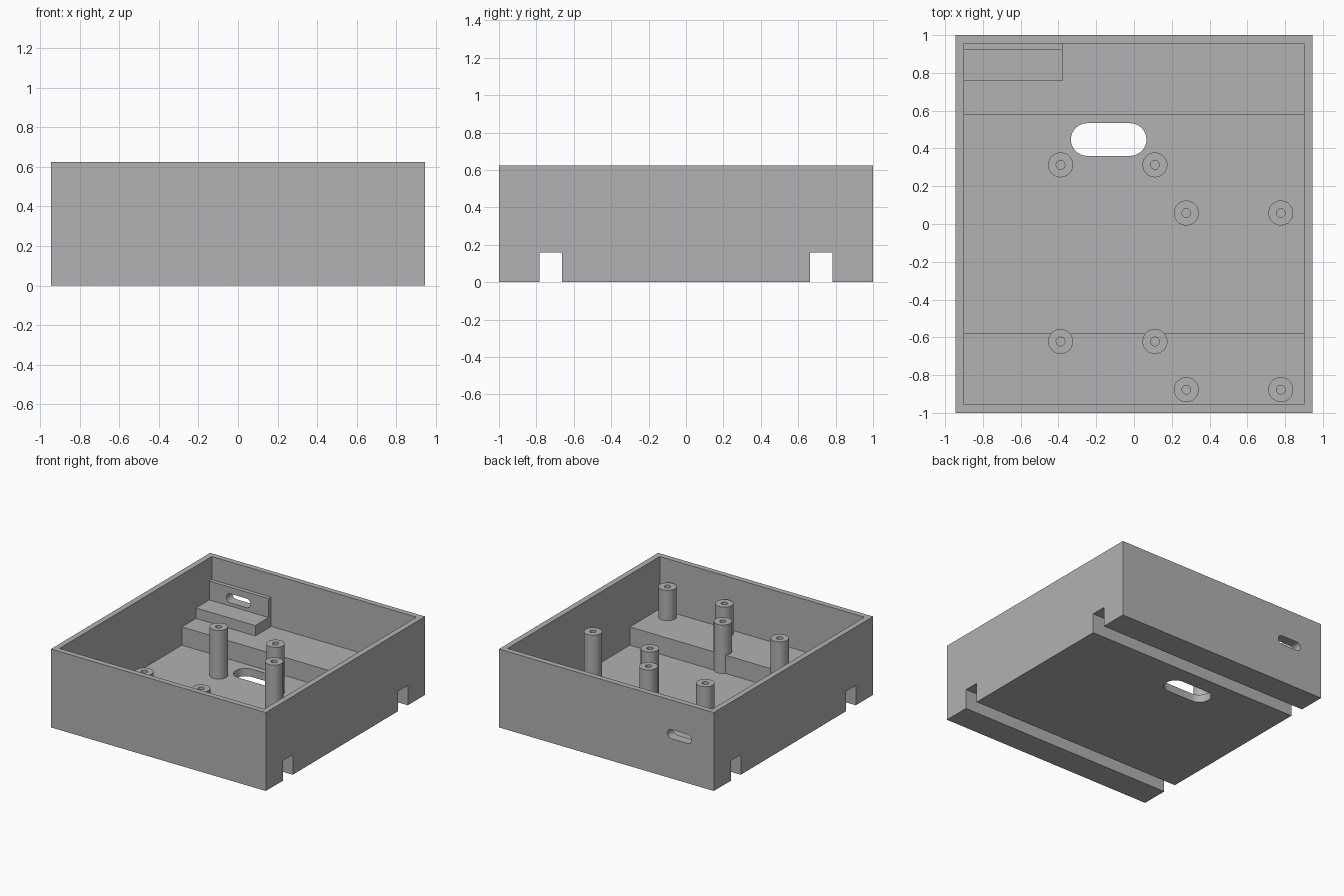
import bpy, bmesh, math
from mathutils import Matrix, Vector

cube = bpy.data.objects.get("Cube")
if cube:
    bpy.data.objects.remove(cube, do_unlink=True)

grey = bpy.data.materials.new("plain grey")
grey.use_nodes = True
colour = (0.445, 0.445, 0.445, 1)
grey.diffuse_color = colour
grey.node_tree.nodes["Principled BSDF"].inputs["Base Color"].default_value = colour

# Main sizes
HALF_X, HALF_Y, HEIGHT = 0.945, 1.0, 0.623
IN_X, IN_Y = 0.9, 0.956
FLOOR, STEP, STEP_Y = 0.062, 0.207, 0.58
GROOVE_IN, GROOVE_OUT, GROOVE_TOP = 0.662, 0.783, 0.158
POST_TOP, POST_R, HOLE_R = 0.448, 0.066, 0.023


def finish(name, bm):
    bmesh.ops.recalc_face_normals(bm, faces=bm.faces)
    mesh = bpy.data.meshes.new(name)
    bm.to_mesh(mesh)
    bm.free()
    mesh.materials.append(grey)
    obj = bpy.data.objects.new(name, mesh)
    bpy.context.collection.objects.link(obj)
    return obj


def prism(name, points, depth):
    """Extrude a closed outline of 3D points by a vector."""
    bm = bmesh.new()
    face = bm.faces.new([bm.verts.new(p) for p in points])
    out = bmesh.ops.extrude_face_region(bm, geom=[face], use_keep_orig=True)
    moved = [v for v in out["geom"] if isinstance(v, bmesh.types.BMVert)]
    bmesh.ops.translate(bm, verts=moved, vec=depth)
    return finish(name, bm)


def prism_x(name, profile, x0, x1):
    return prism(name, [(x0, y, z) for y, z in profile], Vector((x1 - x0, 0, 0)))


def slot_outline(length, height, steps=16):
    """Round-ended slot centred on the origin."""
    r, pts = height / 2, []
    for side in (1, -1):
        for i in range(steps + 1):
            a = math.pi * (i / steps - 0.5)
            pts.append((side * (length / 2 - r + r * math.cos(a)), side * r * math.sin(a)))
    return pts


def cut(obj, cutter):
    mod = obj.modifiers.new("cut", "BOOLEAN")
    mod.operation, mod.solver, mod.object = "DIFFERENCE", "EXACT", cutter
    bpy.context.view_layer.objects.active = obj
    bpy.ops.object.modifier_apply(modifier=mod.name)


def smooth(obj):
    bpy.ops.object.select_all(action="DESELECT")
    obj.select_set(True)
    bpy.context.view_layer.objects.active = obj
    bpy.ops.object.shade_smooth_by_angle(angle=math.radians(30))


def mirrored(half):
    """Complete a profile running from +y to the middle."""
    return half + [(-y, z) for y, z in reversed(half)]


# Tray with two grooves running under it
tray = prism_x("tray", mirrored([
    (HALF_Y, HEIGHT), (HALF_Y, 0), (GROOVE_OUT, 0), (GROOVE_OUT, GROOVE_TOP),
    (GROOVE_IN, GROOVE_TOP), (GROOVE_IN, 0)]), -HALF_X, HALF_X)

# Open interior, with a raised step above each groove
cavity = prism_x("cavity_cutter", mirrored([
    (IN_Y, HEIGHT + 0.1), (IN_Y, STEP), (STEP_Y, STEP), (STEP_Y, FLOOR)]), -IN_X, IN_X)

# L-shaped bracket in the back corner
bracket = prism_x("corner_bracket", [
    (0.757, STEP), (0.757, 0.29), (0.925, 0.29), (0.925, 0.44),
    (IN_Y, 0.44), (IN_Y, STEP)], -IN_X, -0.378)

# Slots through the floor and through the bracket and back wall
floor_slot = prism("floor_slot_cutter",
                   [(x - 0.134, y + 0.447, -0.1) for x, y in slot_outline(0.4, 0.173)],
                   Vector((0, 0, 0.3)))
wall_slot = prism("wall_slot_cutter",
                  [(x - 0.643, 0.87, z + 0.352) for x, z in slot_outline(0.213, 0.072)],
                  Vector((0, 0.25, 0)))
for obj, cutter in ((tray, cavity), (tray, floor_slot), (tray, wall_slot), (bracket, wall_slot)):
    cut(obj, cutter)
for cutter in (cavity, floor_slot, wall_slot):
    bpy.data.objects.remove(cutter, do_unlink=True)
smooth(tray)
smooth(bracket)


# Hollow mounting posts, two groups of four
def post(name, x, y, base):
    bm = bmesh.new()
    ring = [bm.verts.new(p) for p in ((POST_R, 0, base), (POST_R, 0, POST_TOP),
                                      (HOLE_R, 0, POST_TOP), (HOLE_R, 0, base))]
    edges = [bm.edges.new((ring[i], ring[(i + 1) % 4])) for i in range(4)]
    bmesh.ops.spin(bm, geom=ring + edges, axis=(0, 0, 1), cent=(0, 0, 0),
                   angle=2 * math.pi, steps=40)
    bmesh.ops.remove_doubles(bm, verts=bm.verts, dist=0.0001)
    bmesh.ops.transform(bm, matrix=Matrix.Translation((x, y, 0)), verts=bm.verts)
    return finish(name, bm)


# Keeps the posts on the step edge out of the front groove
groove = prism_x("groove_cutter", [
    (-GROOVE_OUT, 0), (-GROOVE_OUT, GROOVE_TOP + 0.01),
    (-GROOVE_IN + 0.01, GROOVE_TOP + 0.01), (-GROOVE_IN + 0.01, 0)], -HALF_X, HALF_X)

for group, x0, y0, sides in (("right", -0.389, 0.313, ("outer", "inner")),
                             ("left", 0.277, 0.058, ("inner", "outer"))):
    for side, dx in zip(sides, (0, 0.5)):
        for end, dy in (("back", 0), ("front", -0.935)):
            y = y0 + dy
            on_step = y + POST_R < -STEP_Y
            obj = post(f"{group}_{side}_{end}_post", x0 + dx, y, STEP if on_step else FLOOR)
            if end == "front" and not on_step:
                cut(obj, groove)
            smooth(obj)
bpy.data.objects.remove(groove, do_unlink=True)
